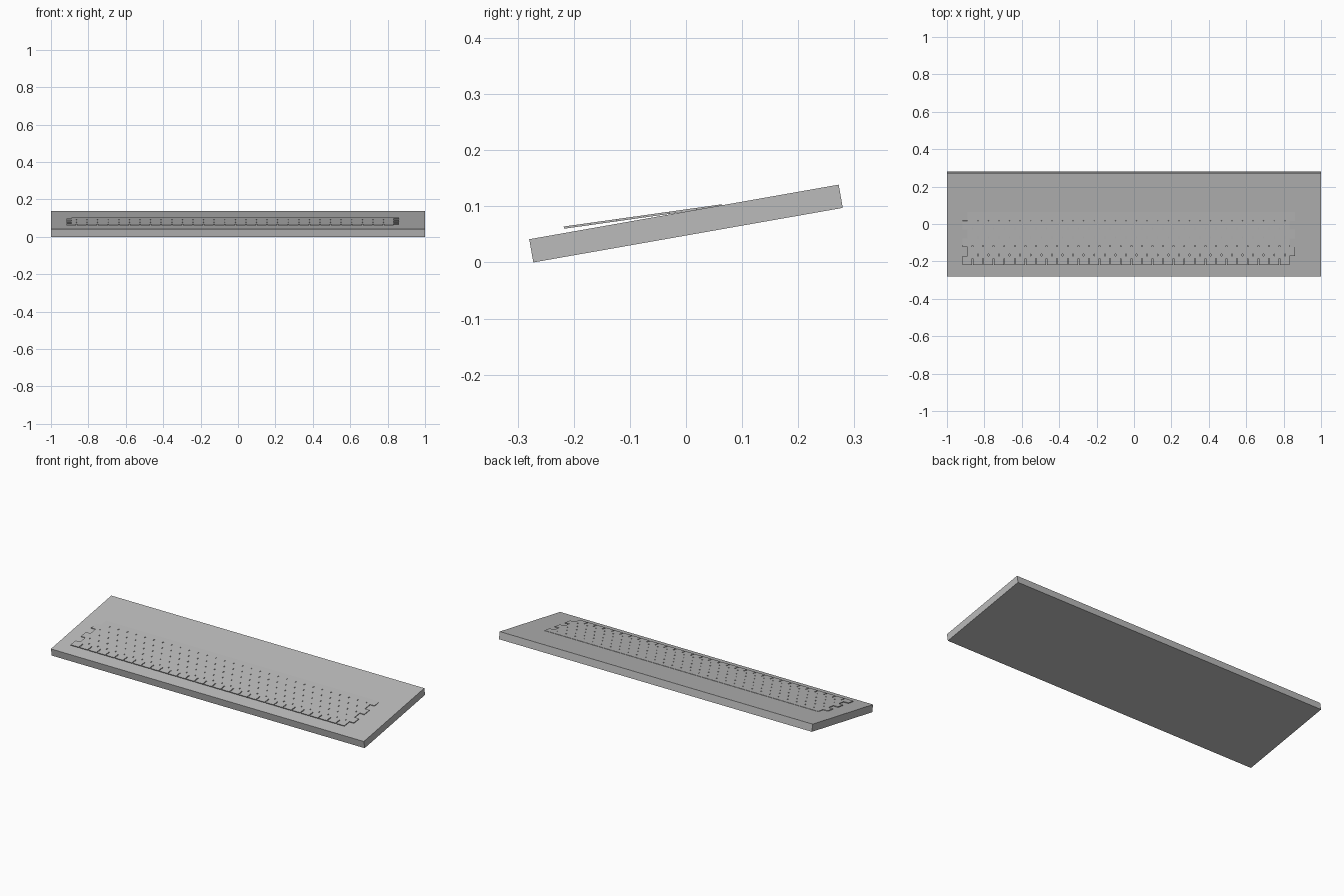
import bpy, bmesh
from math import radians, cos, sin
from mathutils import Matrix

cube = bpy.data.objects.get("Cube")
if cube:
    bpy.data.objects.remove(cube, do_unlink=True)

grey = bpy.data.materials.new("plain_grey")
grey.use_nodes = True
colour = (0.5, 0.5, 0.5, 1)
grey.diffuse_color = colour
grey.node_tree.nodes["Principled BSDF"].inputs["Base Color"].default_value = colour


def add_object(name, bm):
    mesh = bpy.data.meshes.new(name)
    bm.to_mesh(mesh)
    bm.free()
    mesh.materials.append(grey)
    obj = bpy.data.objects.new(name, mesh)
    bpy.context.collection.objects.link(obj)
    return obj


# Tilted base slab, resting on its front lower edge
TILT, DEPTH, THICK = radians(10), 0.56, 0.042
bm = bmesh.new()
bmesh.ops.create_cube(bm, size=1)
bm.transform(Matrix.Diagonal((2, DEPTH, THICK, 1)))
bm.transform(Matrix.Rotation(TILT, 4, "X"))
lift = (DEPTH * sin(TILT) + THICK * cos(TILT)) / 2
bm.transform(Matrix.Translation((0, 0, lift)))
add_object("base_slab", bm)

# Key sheet: six staggered rows of joined keys, parted by slots at the front of each row
KEYS, ROWS = 31, 6
LEFT_END, HALF_KEY, ROW, GAP = -0.92, 0.0283, 0.0475, 0.0025
steps = 2 * KEYS + 2
xs = [LEFT_END + k * HALF_KEY + side * GAP for k in range(steps) for side in (-1, 1)]
ys = []
for r in range(ROWS):
    slot = 0.035 if r == 0 else 0.01
    ys += [r * ROW, r * ROW + slot]
ys.append(ROWS * ROW)

bm = bmesh.new()
grid = [[bm.verts.new((x, y, 0)) for x in xs] for y in ys]
for j in range(len(ys) - 1):
    row, in_front = j // 2, j % 2 == 0
    shift = row % 2
    for i in range(len(xs) - 1):
        k, is_strip = i // 2, i % 2 == 0
        first, last = shift, 2 * KEYS + shift
        if is_strip:
            inside = first < k < last
            open_slot = in_front and (k - shift) % 2 == 0
        else:
            inside = first <= k < last
            open_slot = False
        if inside and not open_slot:
            bm.faces.new((grid[j][i], grid[j][i + 1], grid[j + 1][i + 1], grid[j + 1][i]))
loose = [v for v in bm.verts if not v.link_faces]
bmesh.ops.delete(bm, geom=loose, context="VERTS")
sheet = add_object("key_sheet", bm)
sheet.location = (0, -0.218, 0.064)
sheet.rotation_euler.x = radians(8)
solid = sheet.modifiers.new("thickness", "SOLIDIFY")
solid.thickness = 0.004
solid.offset = -1
